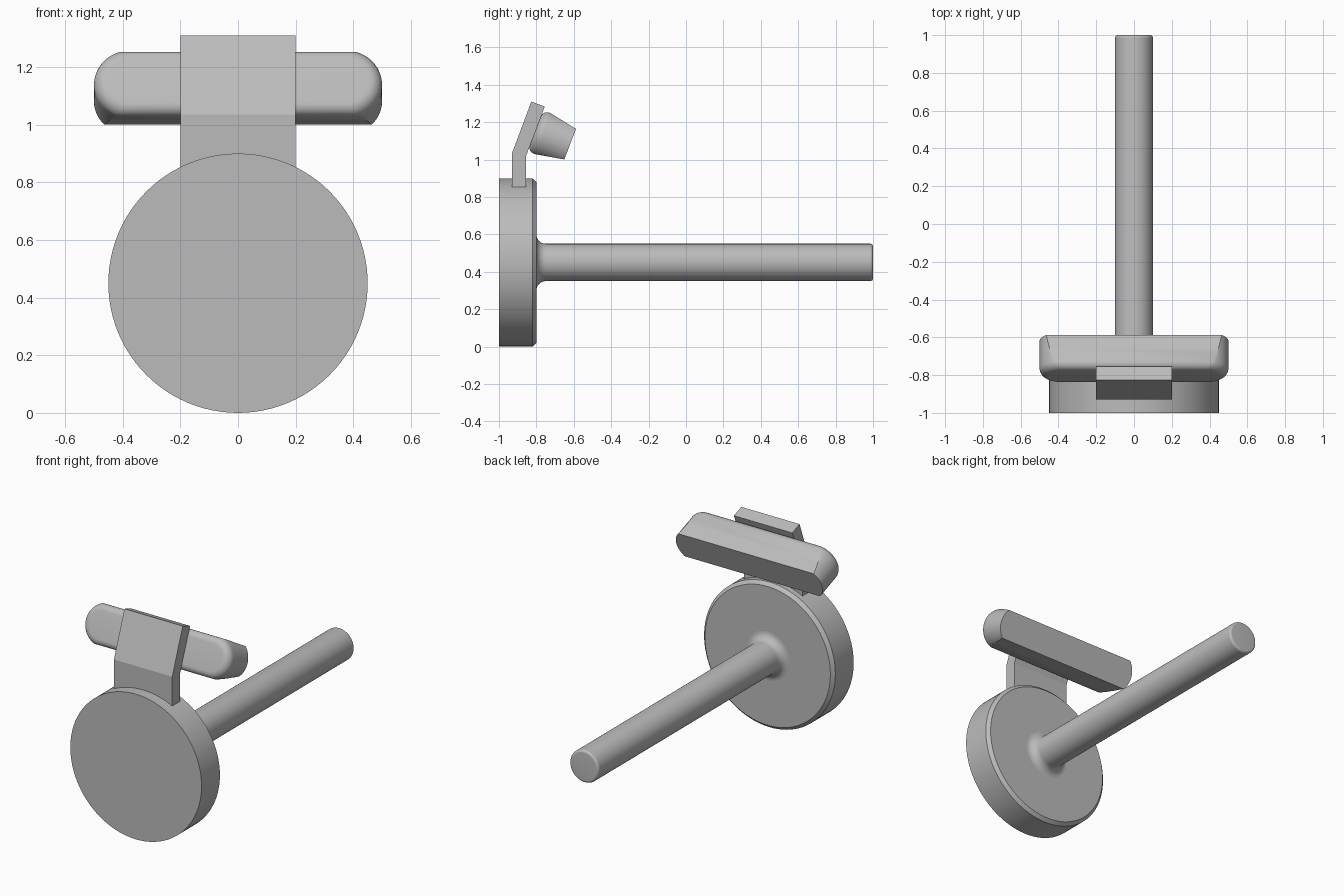
import bpy, bmesh, math
from mathutils import Vector

cube = bpy.data.objects.get("Cube")
if cube:
    bpy.data.objects.remove(cube, do_unlink=True)

GREY = (0.5, 0.5, 0.5, 1)
grey = bpy.data.materials.new("plain grey")
grey.use_nodes = True
grey.diffuse_color = GREY
grey.node_tree.nodes["Principled BSDF"].inputs["Base Color"].default_value = GREY

AXIS_Z = 0.45


def finish(name, bm, smooth=True):
    bmesh.ops.recalc_face_normals(bm, faces=bm.faces)
    mesh = bpy.data.meshes.new(name)
    bm.to_mesh(mesh)
    bm.free()
    mesh.materials.append(grey)
    obj = bpy.data.objects.new(name, mesh)
    bpy.context.collection.objects.link(obj)
    if smooth:
        bpy.ops.object.select_all(action='DESELECT')
        obj.select_set(True)
        bpy.context.view_layer.objects.active = obj
        bpy.ops.object.shade_smooth_by_angle(angle=math.radians(30))
    return obj


def loft(name, rings):
    """Skin a list of equal-length closed rings and cap both ends."""
    bm = bmesh.new()
    loops = [[bm.verts.new(p) for p in ring] for ring in rings]
    n = len(loops[0])
    for a, b in zip(loops, loops[1:]):
        for i in range(n):
            j = (i + 1) % n
            bm.faces.new((a[i], a[j], b[j], b[i]))
    bm.faces.new(loops[0])
    bm.faces.new(loops[-1])
    return finish(name, bm)


def lathe(name, profile, steps=96):
    """Turn (radius, y) points about the horizontal axis."""
    turns = [2 * math.pi * i / steps for i in range(steps)]
    return loft(name, [[(r * math.sin(t), y, AXIS_Z + r * math.cos(t)) for t in turns]
                       for r, y in profile])


# Wall disc with a chamfered back rim
lathe("disc", [(0.45, -1), (0.45, -0.82), (0.43, -0.8)])

# Rod with a flared root and a softened tip
quarter = [math.pi / 2 * i / 8 for i in range(9)]
flare, tip = 0.05, 0.015
root = [(0.1 + flare * (1 - math.sin(t)), -0.8 + flare * (1 - math.cos(t))) for t in quarter]
end = [(0.1 - tip * (1 - math.cos(t)), 1 - tip * (1 - math.sin(t))) for t in quarter]
lathe("rod", [(0.1 + flare, -0.81)] + root + end)

# Bent bracket plate
bracket = [(-0.93, 0.853), (-0.93, 1.035), (-0.827, 1.31),
           (-0.755, 1.283), (-0.855, 1.02), (-0.855, 0.853)]
bm = bmesh.new()
face = bm.faces.new([bm.verts.new((-0.2, y, z)) for y, z in bracket])
side = bmesh.ops.extrude_face_region(bm, geom=[face])["geom"]
bmesh.ops.translate(bm, vec=(0.4, 0, 0), verts=[v for v in side if isinstance(v, bmesh.types.BMVert)])
finish("bracket", bm, smooth=False)

# Pad: a stadium block behind the bracket, tapered in height, with a rounded front edge
up = Vector((0, 0.357, 0.934))
back = Vector((0, 0.934, -0.357))
centre = up * 0.79 - back * 1.165
RADIUS, DEPTH, TAPER, FILLET = 0.125, 0.2, 0.1875, 0.045


def pad_ring(depth):
    d = max(FILLET - depth, 0)
    inset = FILLET - math.sqrt(FILLET ** 2 - d ** 2)
    r = RADIUS - inset
    limit = math.asin(min(1, (r - TAPER * depth) / r))
    arc = [limit * (i / 12 - 1) for i in range(25)]
    right = [(0.375 + r * math.cos(a), r * math.sin(a)) for a in arc]
    left = [(-x, -v) for x, v in right]
    return [centre + back * depth + up * v + Vector((x, 0, 0)) for x, v in right + left]


depths = [FILLET * (1 - math.cos(t)) for t in quarter]
depths += [FILLET + (DEPTH - FILLET) * i / 4 for i in range(1, 5)]
loft("pad", [pad_ring(d) for d in depths])
